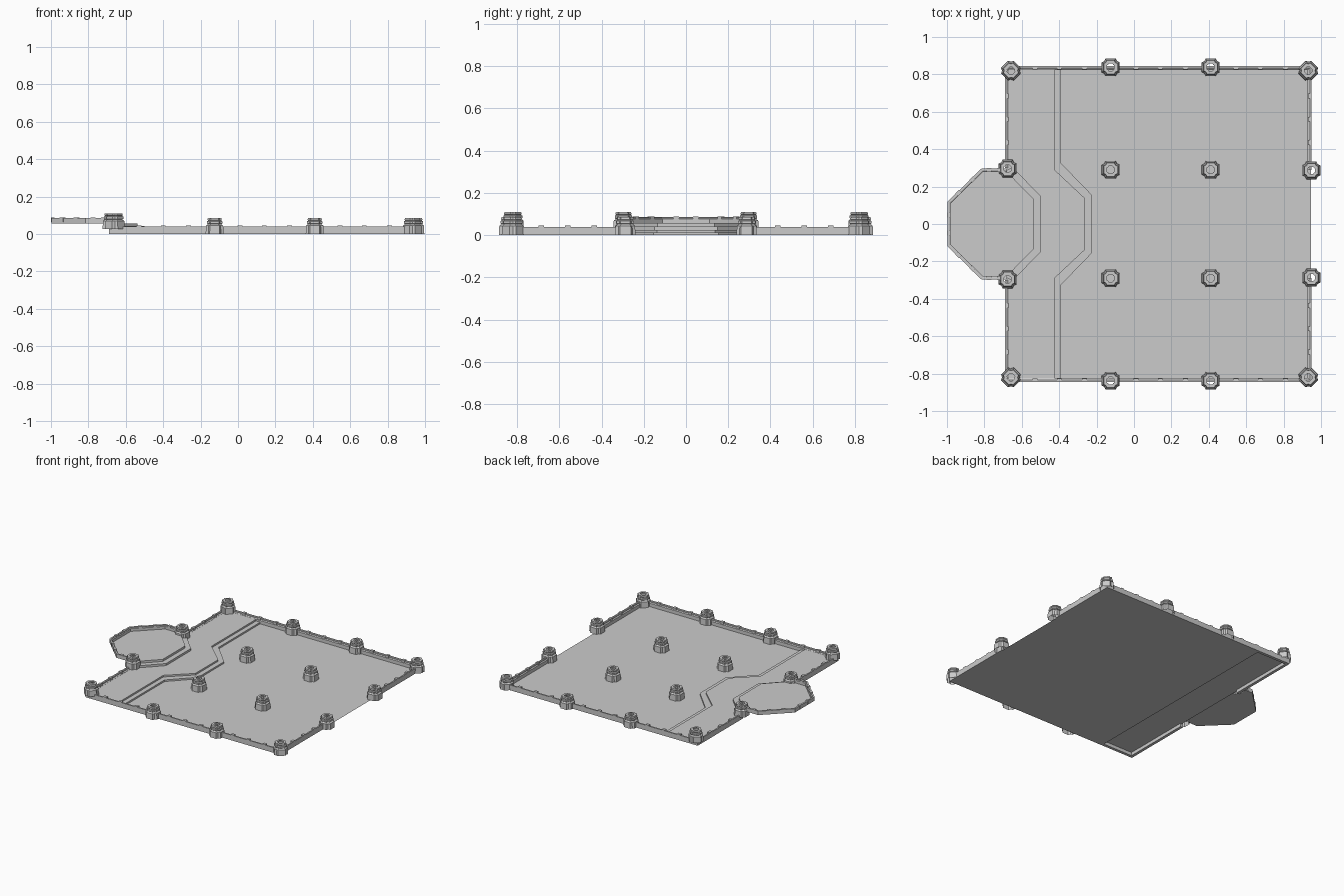
import bpy, bmesh, math
from mathutils import Vector, Matrix

if "Cube" in bpy.data.objects:
    bpy.data.objects.remove(bpy.data.objects["Cube"])


def finish(name, bm, recalc=True):
    if recalc:
        bmesh.ops.recalc_face_normals(bm, faces=bm.faces[:])
    me = bpy.data.meshes.new(name)
    bm.to_mesh(me)
    bm.free()
    ob = bpy.data.objects.new(name, me)
    bpy.context.collection.objects.link(ob)
    return ob


def sheet(name, pts, z):
    bm = bmesh.new()
    f = bm.faces.new([bm.verts.new((x, y, z)) for x, y in pts])
    f.normal_update()
    if f.normal.z < 0:
        f.normal_flip()
    return finish(name, bm, False)


def mirrored(half):
    """Half path given from +y edge to the middle, completed on the -y side."""
    return half + [(x, -y) for x, y in reversed(half)]


def steps(name, rows):
    """Treads and risers lofted between successive (path, z) rows."""
    bm = bmesh.new()
    loops = [[bm.verts.new((x, y, z)) for x, y in p] for p, z in rows]
    for a, b in zip(loops, loops[1:]):
        for i in range(len(a) - 1):
            bm.faces.new((a[i], a[i + 1], b[i + 1], b[i]))
    for f in bm.faces:
        f.normal_update()
        if f.normal.z < -0.1 or (abs(f.normal.z) < 0.1 and f.normal.x < 0):
            f.normal_flip()
    return finish(name, bm, False)


def skirting(name, path, z0, profile, ribs, rib_z):
    """Mitred moulding along a path (inside on the left) plus small ribs."""
    P = [Vector(p) for p in path]
    bm = bmesh.new()
    rings = []
    for i, p in enumerate(P):
        ns = []
        if i > 0:
            d = (p - P[i - 1]).normalized()
            ns.append(Vector((-d.y, d.x)))
        if i < len(P) - 1:
            d = (P[i + 1] - p).normalized()
            ns.append(Vector((-d.y, d.x)))
        m = sum(ns, Vector((0, 0))).normalized()
        m /= m.dot(ns[0])
        rings.append([bm.verts.new((p.x + m.x * o, p.y + m.y * o, z0 + z)) for o, z in profile])
    n = len(profile)
    for a, b in zip(rings, rings[1:]):
        for k in range(n):
            bm.faces.new((a[k], a[(k + 1) % n], b[(k + 1) % n], b[k]))
    bm.faces.new(rings[0])
    bm.faces.new(rings[-1])
    for x, y, ang in ribs:
        M = (Matrix.Translation((x, y, z0 + rib_z)) @ Matrix.Rotation(ang, 4, 'Z')
             @ Matrix.Diagonal((0.026, 0.02, 0.024, 1)))
        bmesh.ops.create_cube(bm, size=1, matrix=M)
    return finish(name, bm)


def pedestal(name, x, y, z0, ang=0.0):
    """Hollow notched-octagon column base with stacked mouldings."""
    tiers = [(0.048, 0), (0.046, 0.044), (0.040, 0.049), (0.036, 0.052), (0.041, 0.056),
             (0.041, 0.067), (0.035, 0.071), (0.038, 0.075), (0.036, 0.085), (0.019, 0.085)]
    quarter = [(1, -0.55), (1, 0.55), (0.7, 0.7)]
    bm = bmesh.new()
    R = Matrix.Rotation(ang, 2)
    rings = []
    for w, z in tiers:
        ring = []
        for q in range(4):
            Q = Matrix.Rotation(q * math.pi / 2, 2)
            for p in quarter:
                v = R @ (Q @ (Vector(p) * w))
                ring.append(bm.verts.new((x + v.x, y + v.y, z0 + z)))
        rings.append(ring)
    for a, b in zip(rings, rings[1:]):
        for i in range(12):
            j = (i + 1) % 12
            bm.faces.new((a[i], a[j], b[j], b[i]))
    return finish(name, bm, False)


# Floors
DAIS, APSE = 0.025, 0.057
sheet("main_floor", [(-0.42, -0.835), (0.945, -0.835), (0.945, 0.835), (-0.42, 0.835)], 0)
low = mirrored([(-0.39, 0.835), (-0.39, 0.325), (-0.225, 0.155)])
high = mirrored([(-0.425, 0.835), (-0.425, 0.29), (-0.262, 0.137)])
steps("dais_steps", [(low, 0), (low, 0.0125), (high, 0.0125), (high, DAIS)])
sheet("dais_floor", high + [(-0.68, -0.835), (-0.68, 0.835)], DAIS)

# Raised octagonal apse
outer = mirrored([(-0.65, 0.305), (-0.50, 0.15)])
inner = mirrored([(-0.685, 0.285), (-0.538, 0.135)])
steps("apse_steps", [(outer, DAIS), (outer, 0.041), (inner, 0.041), (inner, APSE)])
wall = mirrored([(-0.68, 0.297), (-0.815, 0.297), (-0.998, 0.118)])
sheet("apse_floor", inner + list(reversed(wall)), APSE)

# Skirtings
room_profile = [(0, 0), (0.022, 0), (0.022, 0.026), (0.014, 0.031), (0.014, 0.036), (0.010, 0.039), (0, 0.039)]
apse_profile = [(0, 0), (0.018, 0), (0.018, 0.020), (0.012, 0.024), (0.012, 0.029), (0, 0.029)]
xs = [-0.53, -0.40, -0.265, 0.01, 0.14, 0.275, 0.545, 0.675, 0.81]
ys = [0.435, 0.56, 0.685]
H = math.pi / 2
half = [(0.95, 0.29), (0.95, 0.845), (-0.69, 0.845), (-0.69, 0.30)]
for side, name in ((1, "back_skirting"), (-1, "front_skirting")):
    path = [(x, y * side) for x, y in half]
    ribs = [(x, 0.835 * side, 0) for x in xs]
    ribs += [(x, y * side, H) for y in ys for x in (0.94, -0.68)]
    skirting(name, path if side > 0 else path[::-1], 0, room_profile, ribs, 0.033)
apse_ribs = []
for a, b in zip(wall, wall[1:]):
    a, b = Vector(a), Vector(b)
    d = (b - a).normalized()
    for t in (0.3, 0.7):
        p = a.lerp(b, t) + Vector((-d.y, d.x)) * 0.008
        apse_ribs.append((p.x, p.y, math.atan2(d.y, d.x)))
skirting("apse_skirting", wall, APSE, apse_profile, apse_ribs, 0.020)

# Column bases
for s, tag in ((1, "back"), (-1, "front")):
    for i, x in enumerate((-0.125, 0.41)):
        pedestal(f"{tag}_wall_column_{i}", x, 0.838 * s, 0)
        pedestal(f"{tag}_inner_column_{i}", x, 0.29 * s, 0)
    pedestal(f"{tag}_door_column", 0.948, 0.287 * s, 0)
    pedestal(f"{tag}_apse_column", -0.676, 0.296 * s, DAIS)
    pedestal(f"{tag}_corner_column_east", 0.932, 0.82 * s, 0, math.pi / 4)
    pedestal(f"{tag}_corner_column_west", -0.658, 0.82 * s, DAIS, math.pi / 4)
